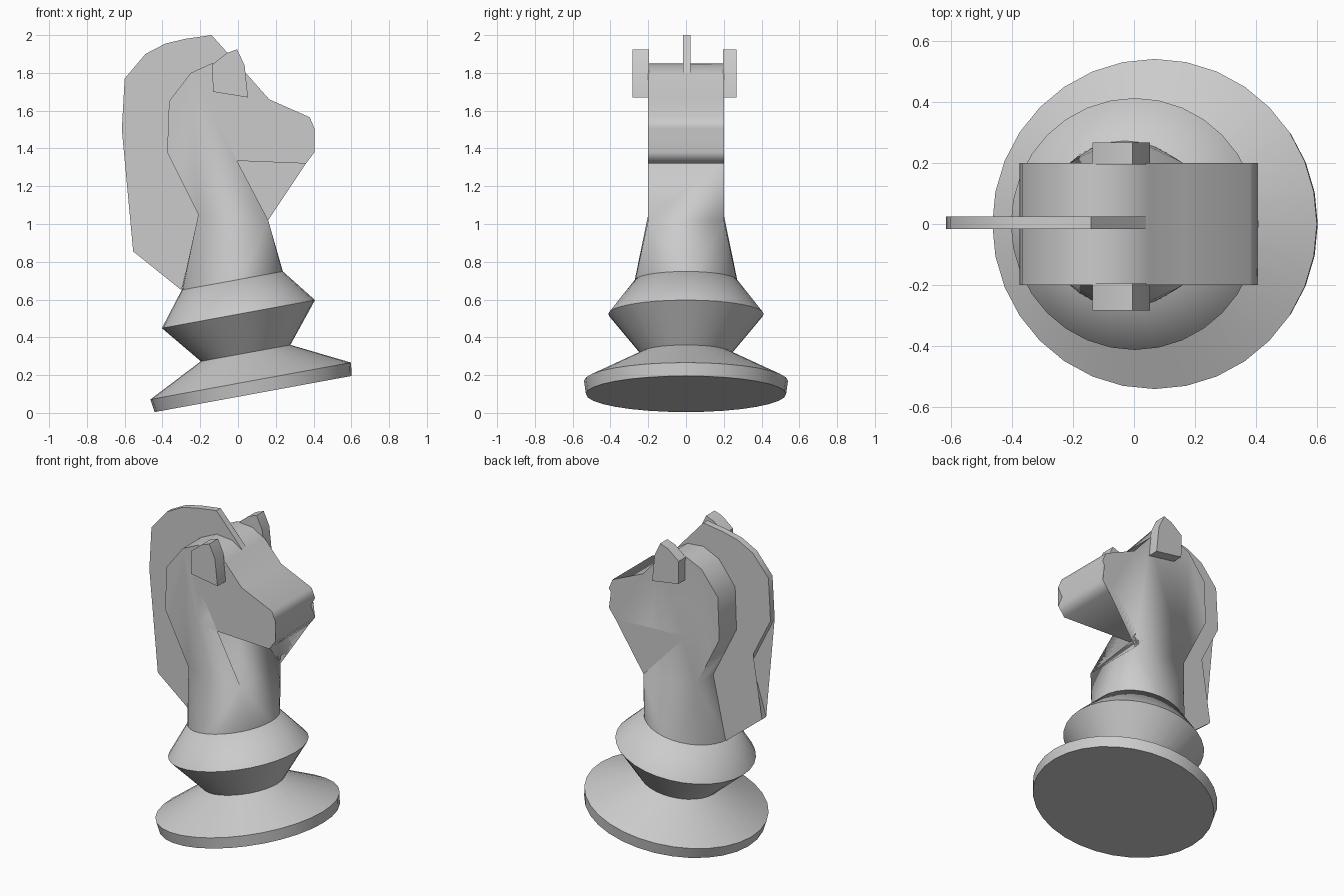
import bpy, bmesh
from math import cos, sin, tau, radians
from mathutils import Vector, Matrix

if "Cube" in bpy.data.objects:
    bpy.data.objects.remove(bpy.data.objects["Cube"])

SEG = 32
TILT = Matrix.Rotation(radians(-10.4), 3, 'Y')
ORIGIN = Vector((0.08, 0, 0.1))


def ring(bm, r, h):
    """Circle of vertices around the leaning axis of the pedestal."""
    return [bm.verts.new(ORIGIN + TILT @ Vector((r * cos(tau * i / SEG), r * sin(tau * i / SEG), h)))
            for i in range(SEG)]


def finish(bm, name, smooth=True, angle=None):
    bmesh.ops.recalc_face_normals(bm, faces=bm.faces)
    mesh = bpy.data.meshes.new(name)
    bm.to_mesh(mesh)
    bm.free()
    ob = bpy.data.objects.new(name, mesh)
    bpy.context.collection.objects.link(ob)
    bpy.context.view_layer.objects.active = ob
    bpy.ops.object.select_all(action='DESELECT')
    ob.select_set(True)
    if angle:
        bpy.ops.object.shade_smooth_by_angle(angle=radians(angle))
    else:
        bpy.ops.object.shade_smooth()
    return ob


def slab(bm, pts, y0, y1, open_edge=None):
    """Extrude an x-z outline between two y values; one side edge may stay open."""
    a = [bm.verts.new((x, y0, z)) for x, z in pts]
    b = [bm.verts.new((x, y1, z)) for x, z in pts]
    sides = [bm.faces.new(a), bm.faces.new(b[::-1])]
    n = len(pts)
    for i in range(n):
        if i != open_edge:
            j = (i + 1) % n
            bm.faces.new((a[i], a[j], b[j], b[i]))
    bmesh.ops.triangulate(bm, faces=sides)
    return a, b


# Leaning turned pedestal
bm = bmesh.new()
profile = [(0.53, 0), (0.54, 0.07), (0.241, 0.22), (0.412, 0.43), (0.272, 0.61)]
rings = [ring(bm, r, h) for r, h in profile]
for lo, hi in zip(rings, rings[1:]):
    for i in range(SEG):
        j = (i + 1) % SEG
        bm.faces.new((lo[i], lo[j], hi[j], hi[i]))
bm.faces.new(rings[0])
bm.faces.new(rings[-1])
finish(bm, "pedestal", angle=70)

# Head outline, from the chest round over the muzzle to the back of the neck
head = [(0.16, 1.02), (-0.14, 1.34), (0.36, 1.32), (0.405, 1.38), (0.375, 1.45),
        (0.405, 1.505), (0.38, 1.565), (0.165, 1.66), (0.05, 1.79), (-0.03, 1.84),
        (-0.14, 1.85), (-0.25, 1.80), (-0.365, 1.65), (-0.375, 1.38), (-0.21, 1.05)]
bm = bmesh.new()
a, b = slab(bm, head, -0.2, 0.2, open_edge=len(head) - 1)

# Neck: the four corners of the head's open end fan down to the round pedestal top
foot = ring(bm, 0.272, 0.61)
corners = [b[0], b[-1], a[-1], a[0]]
q = SEG // 4
for i in range(SEG):
    bm.faces.new((foot[i], foot[(i + 1) % SEG], corners[i // q]))
for k in range(4):
    bm.faces.new((corners[k - 1], foot[k * q], corners[k]))
finish(bm, "head_and_neck", angle=75)

# Thin mane plate along the back of the neck, its inner edge buried in the head
mane = [(0.04, 1.80), (-0.06, 1.91), (-0.14, 2.0), (-0.28, 1.98), (-0.385, 1.955), (-0.49, 1.90),
        (-0.60, 1.77), (-0.615, 1.5), (-0.455, 1.18), (-0.555, 0.855), (-0.30, 0.65),
        (-0.19, 1.05), (-0.35, 1.38), (-0.34, 1.64), (-0.24, 1.77)]
bm = bmesh.new()
slab(bm, mane, -0.017, 0.025)
finish(bm, "mane", angle=40)

# Pair of ears on the sides of the head
ear = [(-0.133, 1.70), (0.053, 1.67), (0.035, 1.84), (-0.005, 1.925), (-0.06, 1.905), (-0.135, 1.845)]
for side, name in ((-1, "ear_right"), (1, "ear_left")):
    bm = bmesh.new()
    slab(bm, ear, side * 0.195, side * 0.2 + (0.067 if side > 0 else -0.083))
    finish(bm, name, angle=50)
